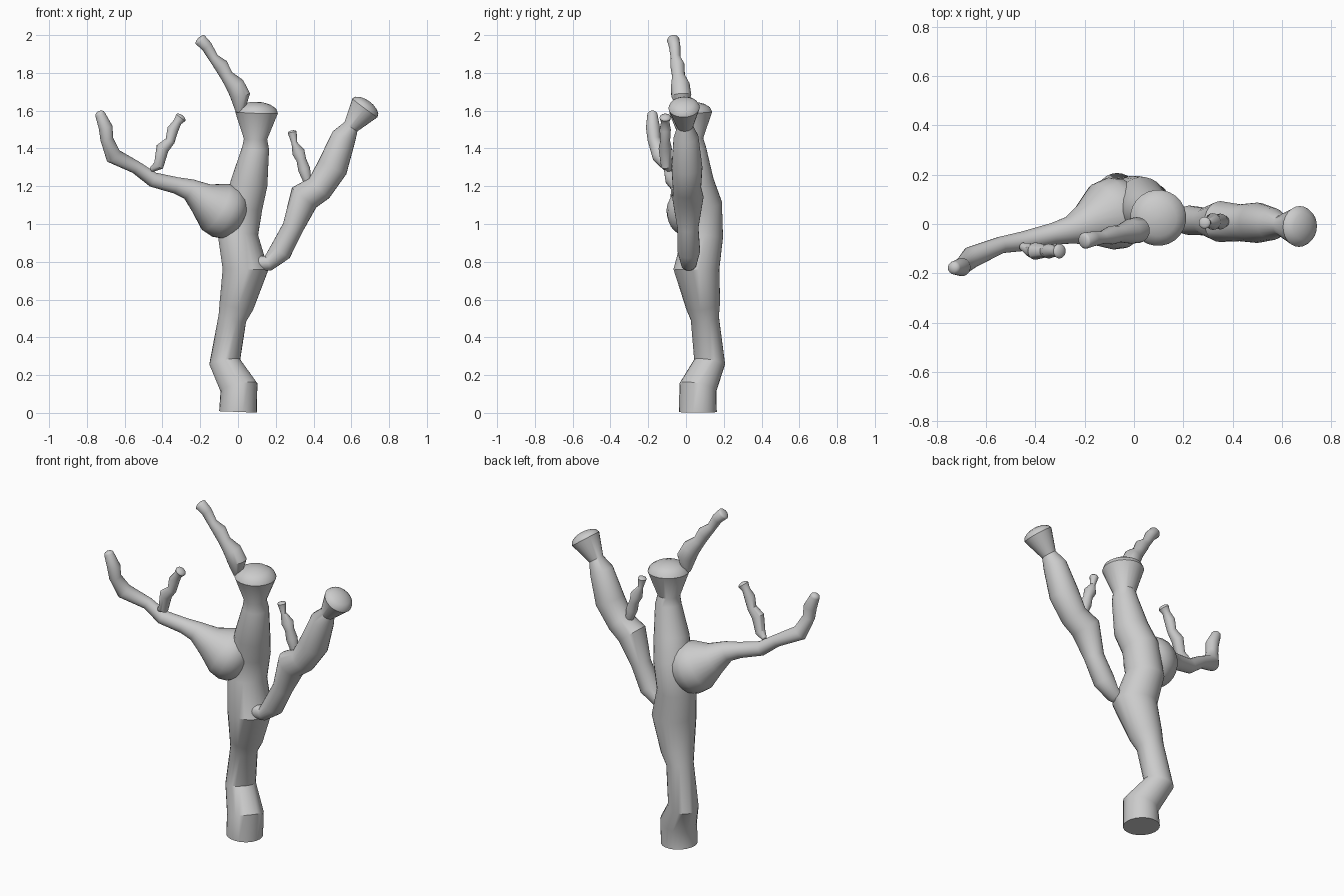
import bpy, bmesh, math
from mathutils import Vector

SIDES = 24


def limb(name, pts, start_dome=0.0, end_dome=0.0):
    """Tapered tube through (x, y, z, radius) points; dome = cap height / radius."""
    pos = [Vector(p[:3]) for p in pts]
    rad = [p[3] for p in pts]
    n = len(pos)
    seg = [(pos[i + 1] - pos[i]).normalized() for i in range(n - 1)]
    tan = [seg[0]] + [(seg[i - 1] + seg[i]).normalized() for i in range(1, n - 1)] + [seg[-1]]
    rings = list(zip(pos, tan, rad))

    def dome(c, t, r, h, sgn):
        return [(c + t * sgn * r * h * math.sin(a), t, r * math.cos(a))
                for a in (math.radians(d) for d in (25, 50, 72, 86))]

    if start_dome:
        rings = dome(*rings[0], start_dome, -1)[::-1] + rings
    if end_dome:
        rings += dome(*rings[-1], end_dome, 1)

    bm = bmesh.new()
    u = Vector((1, 0, 0)) if abs(tan[0].x) < 0.8 else Vector((0, 1, 0))
    loops = []
    for c, t, r in rings:
        u = (u - t * u.dot(t)).normalized()
        v = t.cross(u)
        loops.append([bm.verts.new(c + r * (u * math.cos(a) + v * math.sin(a)))
                      for a in (2 * math.pi * k / SIDES for k in range(SIDES))])
    for a, b in zip(loops, loops[1:]):
        for k in range(SIDES):
            j = (k + 1) % SIDES
            bm.faces.new((a[k], a[j], b[j], b[k]))
    bm.faces.new(loops[0][::-1])
    bm.faces.new(loops[-1])
    me = bpy.data.meshes.new(name)
    bm.to_mesh(me)
    bm.free()
    ob = bpy.data.objects.new(name, me)
    bpy.context.collection.objects.link(ob)
    bpy.ops.object.select_all(action='DESELECT')
    ob.select_set(True)
    bpy.context.view_layer.objects.active = ob
    bpy.ops.object.shade_smooth_by_angle(angle=math.radians(35))
    return ob


# Trunk with a flared, domed top
limb("trunk", [
    (0, .063, .005, .10), (.005, .063, .135, .10), (-.07, .125, .27, .083),
    (-.03, .10, .50, .075), (-.008, .09, .57, .092), (.04, .055, .76, .122),
    (.0, .09, .94, .107), (.03, .09, 1.10, .102), (.06, .05, 1.22, .098),
    (.093, .035, 1.40, .072), (.093, .03, 1.45, .062), (.098, .025, 1.59, .114)],
    end_dome=.5)

# Right limb, flared at the tip
limb("right_limb", [
    (.085, .015, .79, .042), (.16, .015, .793, .042), (.225, .015, .855, .06),
    (.29, .01, .98, .056), (.35, .01, 1.14, .083), (.43, .005, 1.19, .075),
    (.50, .005, 1.30, .082), (.56, 0, 1.46, .066), (.598, -.005, 1.515, .042),
    (.672, -.01, 1.615, .083)], start_dome=.6, end_dome=.5)

# Left limb with swollen root
limb("left_limb", [
    (-.07, .045, 1.065, .148), (-.12, .03, 1.09, .140), (-.19, .0, 1.135, .088),
    (-.26, -.025, 1.185, .056), (-.33, -.04, 1.205, .044), (-.45, -.07, 1.235, .040),
    (-.54, -.085, 1.30, .034), (-.66, -.135, 1.36, .044), (-.695, -.17, 1.45, .034),
    (-.70, -.175, 1.51, .037), (-.73, -.178, 1.58, .027)],
    start_dome=.75, end_dome=.7)

# Small twigs
limb("left_twig", [
    (-.455, -.09, 1.29, .015), (-.42, -.105, 1.31, .028), (-.40, -.11, 1.40, .035),
    (-.36, -.11, 1.44, .026), (-.345, -.11, 1.50, .030), (-.32, -.11, 1.54, .022),
    (-.303, -.11, 1.563, .030)], start_dome=.5, end_dome=.5)
limb("right_twig", [
    (.375, .01, 1.20, .018), (.35, .01, 1.29, .032), (.335, .01, 1.34, .026),
    (.32, .01, 1.38, .034), (.298, .005, 1.43, .015), (.287, .005, 1.486, .024)],
    start_dome=.5, end_dome=.4)
limb("top_twig", [
    (.01, -.02, 1.60, .025), (.012, -.025, 1.68, .053), (-.015, -.03, 1.735, .050),
    (-.06, -.04, 1.785, .034), (-.09, -.045, 1.84, .038), (-.13, -.055, 1.88, .026),
    (-.165, -.06, 1.94, .030), (-.20, -.068, 1.975, .033)],
    start_dome=.5, end_dome=.4)
